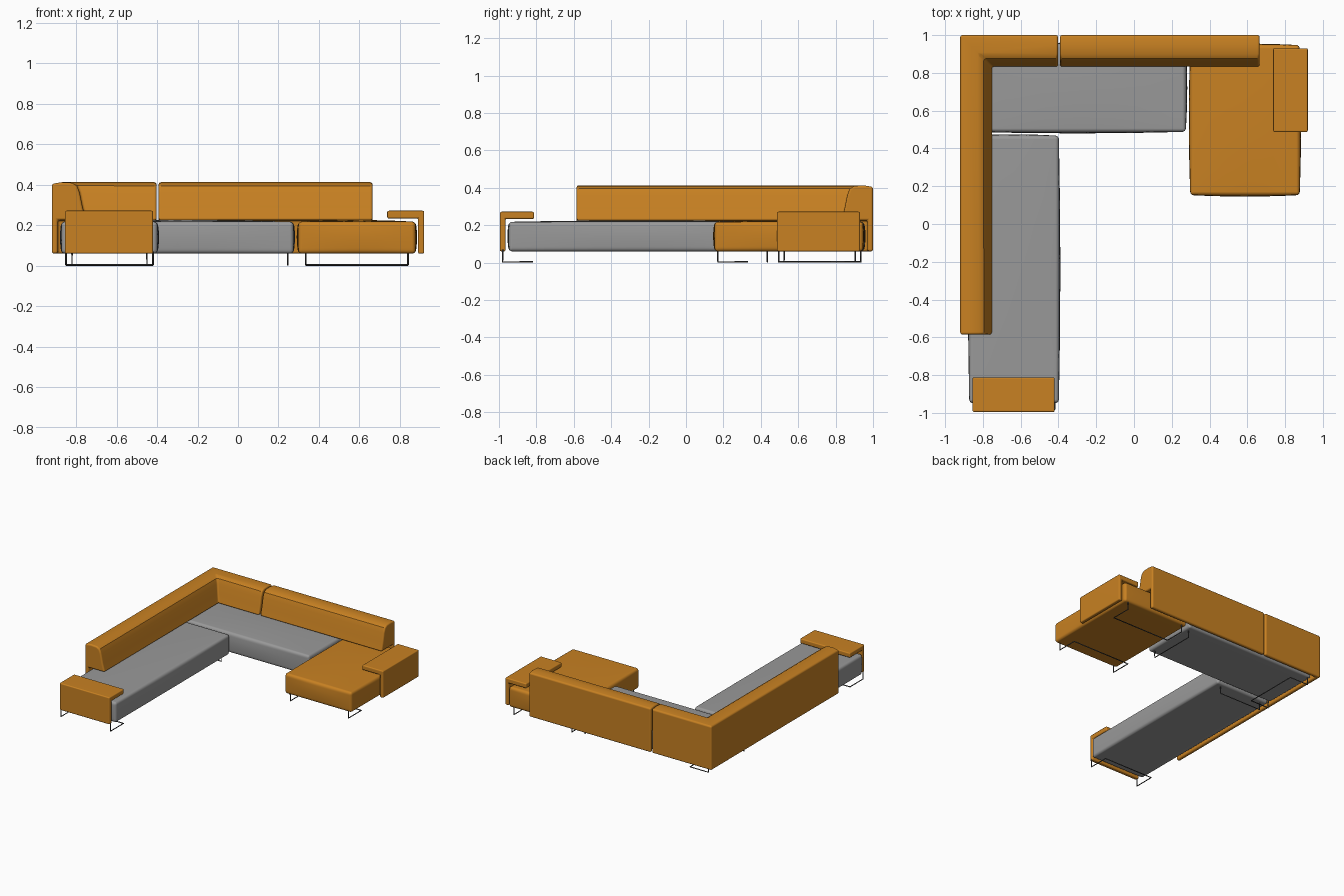
import bpy, bmesh
from math import radians
from mathutils import Vector

cube = bpy.data.objects.get("Cube")
if cube:
    bpy.data.objects.remove(cube, do_unlink=True)


def material(name, colour):
    m = bpy.data.materials.new(name)
    m.use_nodes = True
    m.diffuse_color = (*colour, 1)
    m.node_tree.nodes["Principled BSDF"].inputs["Base Color"].default_value = (*colour, 1)
    return m


ORANGE = material("orange fabric", (0.58, 0.22, 0.016))
GREY = material("grey fabric", (0.32, 0.32, 0.32))
METAL = material("dark metal", (0.08, 0.08, 0.08))


def finish(name, bm, mat, radius):
    """Round the sharp edges and make a smooth shaded object."""
    bmesh.ops.recalc_face_normals(bm, faces=bm.faces)
    sharp = [e for e in bm.edges if e.calc_face_angle(0) > radians(40)]
    bmesh.ops.bevel(bm, geom=sharp, offset=radius, segments=4, profile=0.5,
                    affect='EDGES', clamp_overlap=True)
    mesh = bpy.data.meshes.new(name)
    bm.to_mesh(mesh)
    bm.free()
    mesh.materials.append(mat)
    ob = bpy.data.objects.new(name, mesh)
    bpy.context.collection.objects.link(ob)
    bpy.ops.object.select_all(action='DESELECT')
    ob.select_set(True)
    bpy.context.view_layer.objects.active = ob
    bpy.ops.object.shade_smooth_by_angle(angle=radians(35))
    mod = ob.modifiers.new("even shading", 'WEIGHTED_NORMAL')
    mod.keep_sharp = True


def cushion(name, lo, hi, mat, puff=0.008):
    """Box with softly swelling top and sides and a flat underside."""
    lo, hi = Vector(lo), Vector(hi)
    mid, half = (lo + hi) / 2, (hi - lo) / 2
    bm = bmesh.new()
    bmesh.ops.create_cube(bm, size=2)
    bmesh.ops.subdivide_edges(bm, edges=bm.edges[:], cuts=5, use_grid_fill=True)
    for v in bm.verts:
        u, t, w = v.co
        fu, ft, fw = 1 - u * u, 1 - t * t, 1 - w * w
        v.co = (mid.x + u * (half.x - puff + puff * ft * fw),
                mid.y + t * (half.y - puff + puff * fu * fw),
                mid.z + w * half.z + max(w, 0) * puff * (fu * ft - 1))
    finish(name, bm, mat, 0.018)


def sweep(name, profile, stations, radius):
    """Sweep a (depth, height) profile through (x, y, inward x, inward y) stations."""
    bm = bmesh.new()
    rings = [[bm.verts.new((x + d * ix, y + d * iy, z)) for d, z in profile]
             for x, y, ix, iy in stations]
    n = len(profile)
    for a, b in zip(rings, rings[1:]):
        for i in range(n):
            j = (i + 1) % n
            bm.faces.new((a[i], a[j], b[j], b[i]))
    bm.faces.new(rings[0])
    bm.faces.new(rings[-1])
    finish(name, bm, ORANGE, radius)


def rod(name, points):
    """Thin bent metal foot."""
    cu = bpy.data.curves.new(name, 'CURVE')
    cu.dimensions = '3D'
    cu.bevel_depth = 0.004
    cu.bevel_resolution = 2
    sp = cu.splines.new('POLY')
    sp.points.add(len(points) - 1)
    for p, co in zip(sp.points, points):
        p.co = (*co, 1)
    cu.materials.append(METAL)
    ob = bpy.data.objects.new(name, cu)
    bpy.context.collection.objects.link(ob)


def sled(name, a, b, step=(0, 0)):
    """Two uprights at a and b, joined on the floor by a bar shifted by step."""
    floor, top = 0.004, 0.07
    pts = [(*a, top), (*a, floor)]
    if any(step):
        pts += [(p[0] + step[0], p[1] + step[1], floor) for p in (a, b)]
    rod(name, pts + [(*b, floor), (*b, top)])


# Seats
cushion("long_seat", (-0.88, -0.955, 0.06), (-0.39, 0.475, 0.226), GREY)
cushion("back_seat", (-0.88, 0.48, 0.06), (0.282, 0.96, 0.226), GREY)
cushion("chaise_seat", (0.29, 0.145, 0.06), (0.885, 0.955, 0.226), ORANGE)

# Backrests: a thin panel behind the seat carrying a sloped cushion
back = [(0, 0.06), (0, 0.405), (0.05, 0.413), (0.10, 0.41), (0.125, 0.395),
        (0.138, 0.36), (0.152, 0.29), (0.17, 0.225), (0.03, 0.225), (0.03, 0.06)]
sweep("corner_backrest", back,
      [(-0.92, -0.585, 1, 0), (-0.92, 1, 1, -1), (-0.402, 1, 0, -1)], 0.012)
sweep("straight_backrest", back, [(-0.392, 1, 0, -1), (0.665, 1, 0, -1)], 0.012)

# Armrests: an upright panel with a flat shelf over the seat
arm = [(0, 0.06), (0, 0.272), (0.183, 0.272), (0.183, 0.234), (0.03, 0.234), (0.03, 0.06)]
sweep("front_armrest", arm, [(-0.855, -0.995, 0, 1), (-0.42, -0.995, 0, 1)], 0.008)
sweep("side_armrest", arm, [(0.92, 0.487, -1, 0), (0.92, 0.93, -1, 0)], 0.008)

# Metal feet
sled("long_seat_front_foot", (-0.85, -0.98), (-0.42, -0.98), (0, 0.16))
sled("long_seat_rear_foot", (-0.82, 0.435), (-0.45, 0.435))
sled("corner_foot", (-0.85, 0.495), (-0.85, 0.935), (0.16, 0))
sled("back_seat_foot", (0.245, 0.525), (0.245, 0.905))
sled("chaise_front_foot", (0.335, 0.17), (0.84, 0.17), (0, 0.16))
sled("chaise_rear_foot", (0.335, 0.935), (0.84, 0.935), (0, -0.16))
